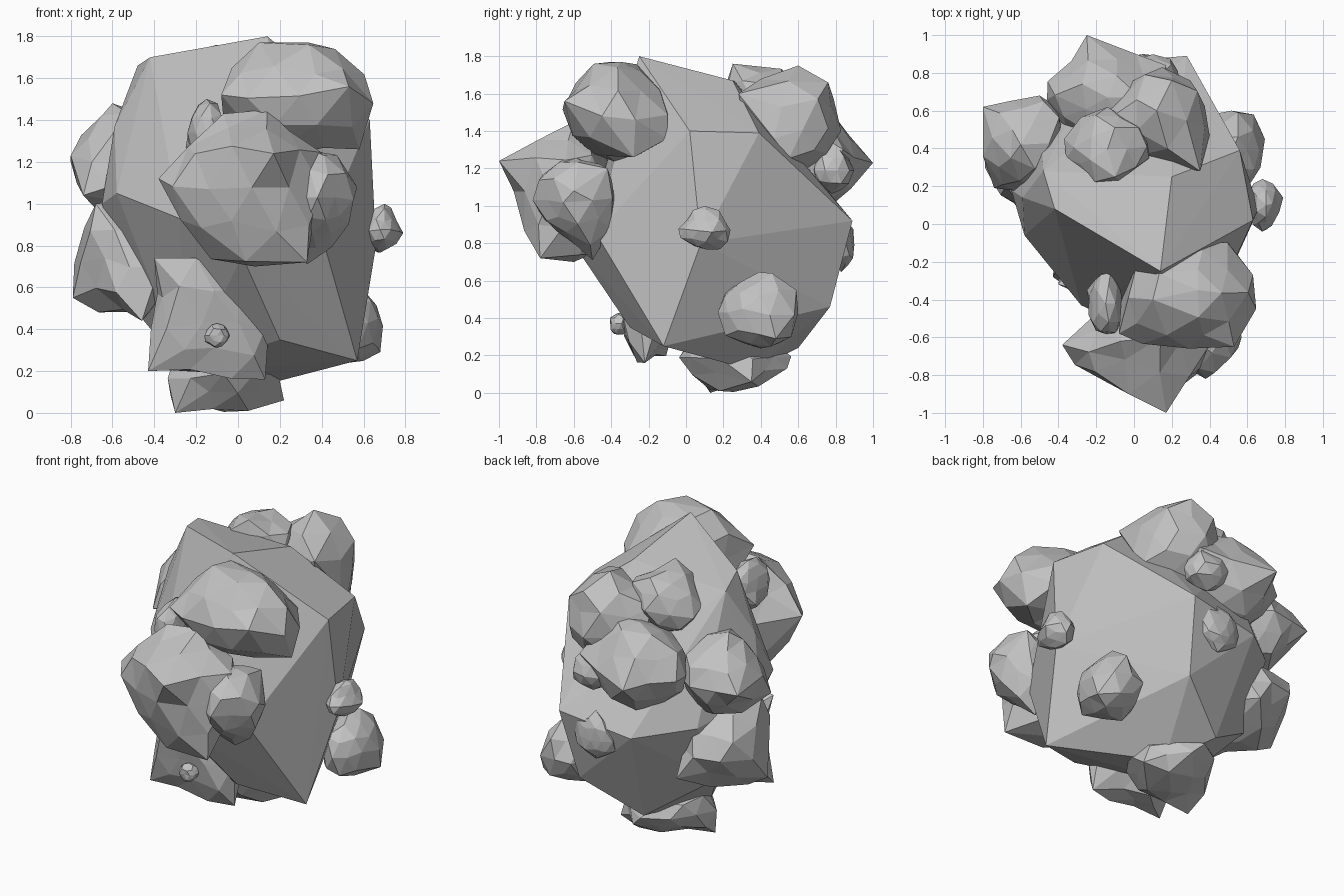
import bpy, bmesh, random
from mathutils import Vector

cube = bpy.data.objects.get("Cube")
if cube:
    bpy.data.objects.remove(cube)

rock = bpy.data.materials.new("rock_grey")
rock.use_nodes = True
GREY = (0.54, 0.54, 0.54, 1)
rock.diffuse_color = GREY
rock.node_tree.nodes["Principled BSDF"].inputs["Base Color"].default_value = GREY


def finish(name, bm):
    bmesh.ops.recalc_face_normals(bm, faces=bm.faces)
    mesh = bpy.data.meshes.new(name)
    bm.to_mesh(mesh)
    bm.free()
    mesh.materials.append(rock)
    bpy.context.collection.objects.link(bpy.data.objects.new(name, mesh))


def hull(name, corners):
    """Flat-faced convex boulder around a few corners."""
    bm = bmesh.new()
    for c in corners:
        bm.verts.new(c)
    bmesh.ops.convex_hull(bm, input=bm.verts)
    loose = [v for v in bm.verts if not v.link_faces]
    bmesh.ops.delete(bm, geom=loose, context='VERTS')
    finish(name, bm)


def lump(name, centre, size, spikes=(), seed=0, rough=0.12):
    """Low-poly stone, with its nearest corners pulled out to the spike points."""
    rng = random.Random(seed)
    bm = bmesh.new()
    bmesh.ops.create_icosphere(bm, subdivisions=2, radius=1)
    centre = Vector(centre)
    for v in bm.verts:
        k = 1 + rng.uniform(-rough, rough)
        v.co = centre + Vector([a * s * k for a, s in zip(v.co, size)])
    tips = {}
    for s in spikes:
        way = (Vector(s) - centre).normalized()
        free = [v for v in bm.verts if v not in tips]
        near = max(free, key=lambda p: (p.co - centre).normalized().dot(way))
        tips[near] = Vector(s)
    for v, tip in tips.items():
        for e in v.link_edges:
            other = e.other_vert(v)
            if other not in tips:
                other.co += (tip - v.co) * 0.25
    for v, tip in tips.items():
        v.co = tip
    finish(name, bm)


# Main faceted boulder
hull("main_boulder", [
    (.14, -.25, 1.8), (-.42, .08, 1.7), (-.48, .28, 1.66), (.2, .25, 1.67),
    (.63, .02, 1.4), (.56, .39, 1.39), (.28, .89, .92), (.22, .77, .46),
    (.07, .36, .12), (.57, -.12, .25), (.66, .08, .8), (.2, -.3, .35),
    (.02, -.57, .75), (.4, -.48, .85), (-.28, -.43, .93), (-.58, -.06, 1.05),
    (-.65, .18, 1), (-.59, .14, 1.37), (-.5, .6, .9), (-.2, .85, .85),
    (-.5, .4, .5), (-.25, .1, .2), (-.12, .6, .24)])

# Large stones on the front
lump("front_stone", (.06, -.64, 1.07), (.34, .25, .35),
     [(.17, -1, 1.24), (-.38, -.64, 1.12), (.33, -.78, .72),
      (.08, -.6, .7), (-.07, -.62, 1.43), (.14, -.6, 1.45)], 3)
lump("front_side_stone", (.38, -.58, 1.03), (.16, .22, .22),
     [(.57, -.6, 1.08), (.46, -.42, 1.2), (.33, -.62, 1.27), (.33, -.5, .71)], 4)
lump("front_upper_stone", (.27, -.37, 1.5), (.32, .26, .26),
     [(.53, -.65, 1.56), (-.08, -.58, 1.52), (.63, -.27, 1.46),
      (.1, -.4, 1.77), (.34, -.35, 1.77), (.5, -.1, 1.36), (.58, -.28, 1.26)], 5)
lump("front_crack_stone", (-.15, -.42, 1.34), (.09, .18, .15), [(-.25, -.35, 1.27)], 6)
lump("front_lower_stone", (-.17, -.2, .43), (.24, .17, .25),
     [(-.43, -.28, .2), (-.4, -.32, .74), (.15, -.25, .45), (.13, -.22, .16),
      (-.2, -.37, .74)], 8)
lump("front_pebble", (-.1, -.36, .37), (.06, .05, .06), (), 9)

# Stones on the left and right sides
lump("side_upper_stone", (-.55, .43, 1.2), (.2, .24, .23),
     [(-.8, .62, 1.2), (-.8, .36, 1.23), (-.74, .19, 1.04), (-.6, .42, 1.48),
      (-.5, .68, 1.2)], 11)
lump("side_lower_stone", (-.52, .33, .74), (.22, .3, .26),
     [(-.79, .3, .55), (-.4, .67, .58), (-.46, .02, .44), (-.68, .2, 1),
      (-.72, .55, .85)], 12)
lump("side_pebble", (.68, .11, .87), (.08, .13, .11),
     [(.79, .14, .86), (.7, .1, 1), (.7, -.03, .83)], 13)
lump("low_side_stone", (.52, .4, .42), (.16, .2, .2),
     [(.68, .48, .29), (.67, .3, .45), (.55, .59, .55), (.55, .46, .64),
      (.55, .17, .43)], 14)

# Cluster on the back
lump("back_upper_stone", (.12, .55, 1.42), (.28, .25, .26),
     [(.2, .76, 1.66), (.4, .47, 1.36), (.12, .6, 1.75), (.15, .83, 1.4),
      (.35, .28, 1.6)], 16)
lump("back_crown_stone", (-.14, .41, 1.57), (.22, .19, .18),
     [(-.1, .25, 1.76), (-.37, .45, 1.52)], 17)
lump("back_spike_stone", (-.14, .67, 1.25), (.3, .22, .28),
     [(-.25, 1, 1.23), (-.46, .66, 1.25), (.17, .84, 1.3)], 18)
lump("back_knob", (.1, .78, 1.19), (.14, .11, .12),
     [(.22, .83, 1.12), (.15, .8, 1.33)], 19)
lump("back_pebble", (.06, .83, .8), (.14, .08, .14), [(.05, .9, .79)], 20)

# Stone under the boulder
lump("bottom_stone", (-.07, .25, .19), (.24, .26, .16),
     [(-.3, .13, 0), (.05, .18, .01), (.22, .35, .06), (0, .54, .13)], 22)
